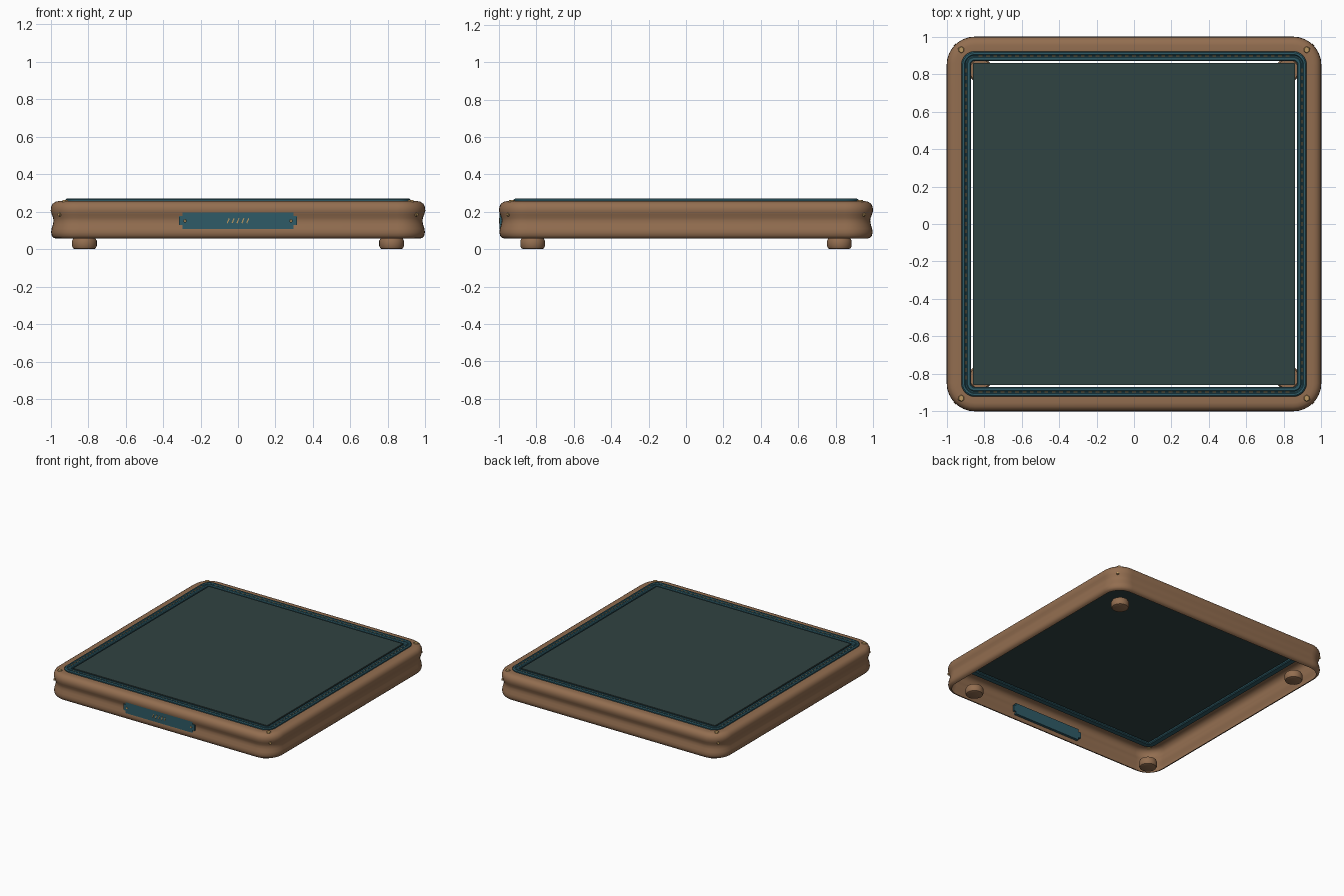
import bpy, bmesh
from math import cos, sin, pi
from mathutils import Matrix, Vector

if "Cube" in bpy.data.objects:
    bpy.data.objects.remove(bpy.data.objects["Cube"], do_unlink=True)


def material(name, rgb):
    m = bpy.data.materials.new(name)
    m.use_nodes = True
    m.diffuse_color = (*rgb, 1)
    bsdf = m.node_tree.nodes["Principled BSDF"]
    bsdf.inputs["Base Color"].default_value = (*rgb, 1)
    bsdf.inputs["Roughness"].default_value = 0.7
    return m


BROWN = material("brown leather", (0.29, 0.155, 0.08))
TEAL = material("teal trim", (0.028, 0.105, 0.135))
SLATE = material("dark slate", (0.03, 0.056, 0.054))
GOLD = material("pale gold", (0.5, 0.31, 0.12))


def finish(name, bm, mat, smooth=True):
    mesh = bpy.data.meshes.new(name)
    bm.to_mesh(mesh)
    bm.free()
    obj = bpy.data.objects.new(name, mesh)
    bpy.context.collection.objects.link(obj)
    mesh.materials.append(mat)
    if smooth:
        bpy.ops.object.select_all(action="DESELECT")
        obj.select_set(True)
        bpy.context.view_layer.objects.active = obj
        bpy.ops.object.shade_smooth_by_angle(angle=0.7)
    return obj


def rounded_square(half, z, steps=8):
    r = max(half - 0.85, 0.015)
    pts = []
    for k, (sx, sy) in enumerate([(1, 1), (-1, 1), (-1, -1), (1, -1)]):
        for i in range(steps + 1):
            a = (k + i / steps) * pi / 2
            pts.append((sx * (half - r) + r * cos(a), sy * (half - r) + r * sin(a), z))
    return pts


def sweep_square(name, profile, mat, closed):
    """Sweep a (half width, height) profile round a rounded square."""
    bm = bmesh.new()
    rings = [[bm.verts.new(p) for p in rounded_square(h, z)] for h, z in profile]
    pairs = list(zip(rings, rings[1:]))
    if closed:
        pairs.append((rings[-1], rings[0]))
    for a, b in pairs:
        for i in range(len(a)):
            j = (i + 1) % len(a)
            bm.faces.new((a[i], b[i], b[j], a[j]))
    if closed:
        bmesh.ops.recalc_face_normals(bm, faces=bm.faces)
    return finish(name, bm, mat)


def add_box(bm, size, matrix):
    bmesh.ops.create_cube(bm, size=1, matrix=matrix @ Matrix.Diagonal((*size, 1)))


def add_stud(bm, pos, direction, radius, depth, sides):
    turn = Vector(direction).to_track_quat("Z", "Y").to_matrix().to_4x4()
    bmesh.ops.create_cone(bm, cap_ends=True, segments=sides, radius1=radius,
                          radius2=radius * 0.75, depth=depth,
                          matrix=Matrix.Translation(pos) @ turn)


CORNERS = [(1, 1), (-1, 1), (-1, -1), (1, -1)]

# Hollow frame with a shallow waist round its sides
sweep_square("outer_frame", [
    (0.91, 0.254), (0.955, 0.257), (0.975, 0.253), (0.99, 0.242),
    (0.998, 0.225), (1.0, 0.205), (0.994, 0.185), (0.987, 0.167),
    (0.985, 0.152), (0.988, 0.132), (0.995, 0.11), (0.998, 0.09),
    (0.994, 0.072), (0.985, 0.061), (0.97, 0.056)], BROWN, False)

# Double bead of trim inside the frame
sweep_square("inner_trim", [
    (0.905, 0.27), (0.915, 0.27), (0.922, 0.264), (0.922, 0.25), (0.915, 0.238),
    (0.877, 0.238), (0.87, 0.244), (0.87, 0.261), (0.876, 0.267),
    (0.889, 0.267), (0.894, 0.262), (0.9, 0.262)], TEAL, True)

# Flat top panel
bm = bmesh.new()
add_box(bm, (1.72, 1.72, 0.02), Matrix.Translation((0, 0, 0.253)))
bmesh.ops.bevel(bm, geom=bm.edges[:], offset=0.003, segments=2, affect="EDGES")
finish("top_panel", bm, SLATE)

# Stitches running along the groove of the trim
bm = bmesh.new()
for side in range(4):
    turn = Matrix.Rotation(side * pi / 2, 4, "Z")
    for i in range(43):
        add_box(bm, (0.02, 0.005, 0.005),
                turn @ Matrix.Translation(((i - 21) * 0.039, 0.897, 0.263)))
finish("trim_stitches", bm, GOLD, False)

# Corner studs on the top and on the rounded corners
bm = bmesh.new()
for sx, sy in CORNERS:
    add_stud(bm, (sx * 0.922, sy * 0.93, 0.257), (0, 0, 1), 0.02, 0.012, 6)
    add_stud(bm, (sx * 0.953, sy * 0.953, 0.185), (sx, sy, 0), 0.011, 0.014, 8)
finish("corner_studs", bm, GOLD, False)

# Rounded feet
FOOT = [(0.05, 0.0), (0.06, 0.004), (0.066, 0.016), (0.066, 0.045), (0.058, 0.06)]
for sx, sy in CORNERS:
    bm = bmesh.new()
    rings = []
    for r, z in FOOT:
        ring = bmesh.ops.create_circle(bm, segments=24, radius=r,
                                       matrix=Matrix.Translation((sx * 0.82, sy * 0.82, z)))
        rings.append(ring["verts"])
    for a, b in zip(rings, rings[1:]):
        for i in range(24):
            j = (i + 1) % 24
            bm.faces.new((a[i], a[j], b[j], b[i]))
    bm.faces.new(rings[0])
    bm.faces.new(rings[-1])
    bmesh.ops.recalc_face_normals(bm, faces=bm.faces)
    name = ("back" if sy > 0 else "front") + ("_left" if sx > 0 else "_right") + "_foot"
    finish(name, bm, BROWN)

# Plate on the front with rounded corners
bm = bmesh.new()
add_box(bm, (0.63, 0.022, 0.088), Matrix.Translation((0, -0.986, 0.152)))
upright = [e for e in bm.edges if abs(e.verts[0].co.y - e.verts[1].co.y) > 0.01]
bmesh.ops.bevel(bm, geom=upright, offset=0.02, segments=4, affect="EDGES")
finish("front_plate", bm, TEAL)

# Plate studs and slanted tick marks
bm = bmesh.new()
for sx in (-1, 1):
    add_stud(bm, (sx * 0.283, -0.997, 0.151), (0, -1, 0), 0.009, 0.006, 8)
for i in range(5):
    place = Matrix.Translation(((i - 2) * 0.026, -0.997, 0.152))
    add_box(bm, (0.006, 0.005, 0.028), place @ Matrix.Rotation(0.4, 4, "Y"))
finish("plate_details", bm, GOLD, False)
